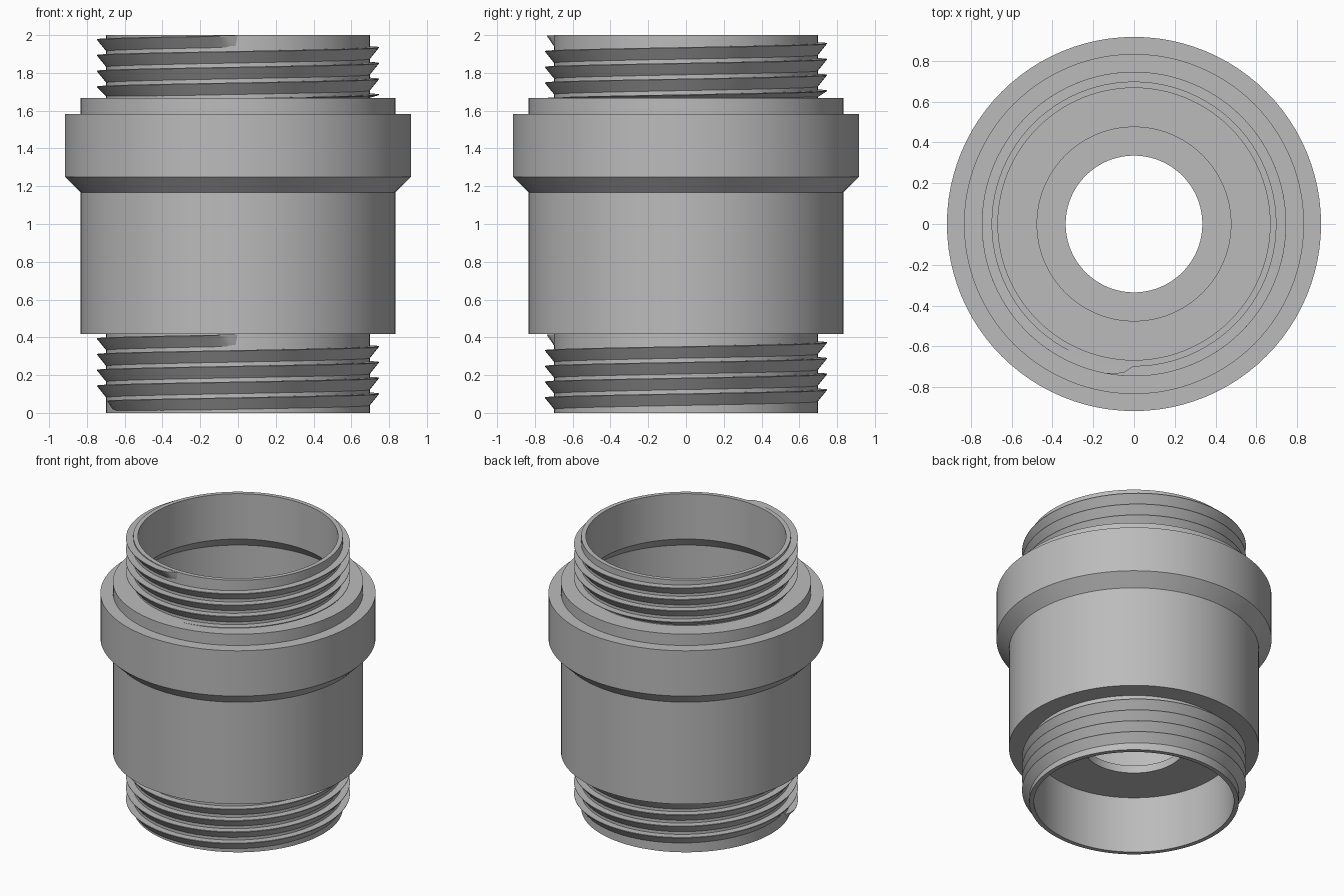
import bpy, bmesh, math

if "Cube" in bpy.data.objects:
    bpy.data.objects.remove(bpy.data.objects["Cube"])

U = 1 / 12            # design module
SEG = 96              # sides of the turned body
PITCH = U
CORE, CREST = 0.698, 0.748

grey = bpy.data.materials.new("plain_grey")
grey.diffuse_color = (0.5, 0.5, 0.5, 1)
grey.use_nodes = True
grey.node_tree.nodes["Principled BSDF"].inputs["Base Color"].default_value = grey.diffuse_color


def finish(name, bm, angle):
    bmesh.ops.recalc_face_normals(bm, faces=bm.faces)
    me = bpy.data.meshes.new(name)
    bm.to_mesh(me)
    bm.free()
    me.materials.append(grey)
    ob = bpy.data.objects.new(name, me)
    bpy.context.collection.objects.link(ob)
    bpy.ops.object.select_all(action='DESELECT')
    ob.select_set(True)
    bpy.context.view_layer.objects.active = ob
    bpy.ops.object.shade_smooth_by_angle(angle=math.radians(angle))
    return ob


def lathe(name, profile):
    """Turn a closed (radius, height) outline about the z axis."""
    bm = bmesh.new()
    rings = []
    for i in range(SEG):
        a = 2 * math.pi * i / SEG
        rings.append([bm.verts.new((r * math.cos(a), r * math.sin(a), z)) for r, z in profile])
    n = len(profile)
    for i in range(SEG):
        p, q = rings[i], rings[(i + 1) % SEG]
        for j in range(n):
            k = (j + 1) % n
            bm.faces.new((p[j], q[j], q[k], p[k]))
    return finish(name, bm, 30)


def thread(name, z_end, z_min, turns=4.21):
    """Buttress thread: flat top, sloping underside, tapered ends."""
    bm = bmesh.new()
    steps = int(turns * SEG)
    root = CORE - 0.012
    rings = []
    for i in range(steps + 1):
        t = turns * i / steps
        a = -math.pi / 2 + 2 * math.pi * (t - turns)
        top = z_end - PITCH * (turns - t)
        fade = min(1, (turns - t) / 0.025, t / 0.025)
        crest = CORE - 0.002 + (CREST - CORE) * math.sqrt(max(fade, 0))
        section = ((root, top), (crest, top), (crest, top - 0.004), (root, top - 0.078))
        rings.append([bm.verts.new((r * math.cos(a), r * math.sin(a), max(z, z_min)))
                      for r, z in section])
    for p, q in zip(rings, rings[1:]):
        for j in range(4):
            k = (j + 1) % 4
            bm.faces.new((p[j], q[j], q[k], p[k]))
    bm.faces.new(rings[0])
    bm.faces.new(rings[-1])
    return finish(name, bm, 25)


# Hollow coupling body: outside going up, then the bore going down
lathe("coupling_body", [
    (8 * U, 0), (CORE, 0), (CORE, 5 * U), (10 * U, 5 * U),
    (10 * U, 14 * U), (11 * U, 15 * U), (11 * U, 19 * U), (10 * U, 19 * U),
    (10 * U, 20 * U), (CORE, 20 * U), (CORE, 2), (8 * U, 2),
    (8 * U, 20 * U), (9 * U, 19 * U), (9 * U, 6 * U), (0.475, 6 * U),
    (0.475, 0.473), (0.335, 0.473), (0.335, 5 * U), (8 * U, 5 * U),
])

# Matching threads on both necks
thread("lower_thread", 5 * U - 0.001, 0.0)
thread("upper_thread", 2 - 0.001, 20 * U - 0.002)
